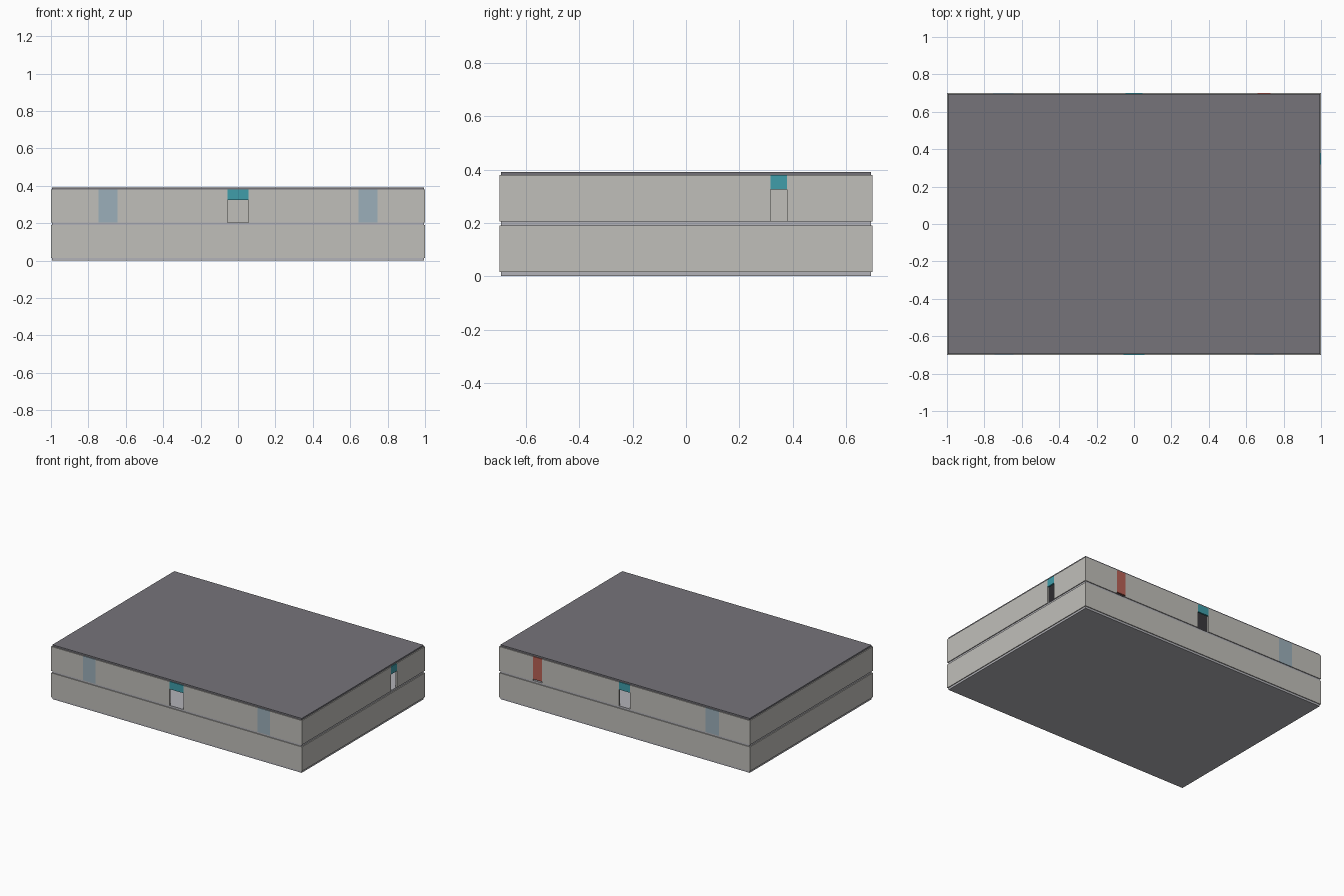
import bpy

if "Cube" in bpy.data.objects:
    bpy.data.objects.remove(bpy.data.objects["Cube"])

T = 0.012             # wall thickness
HX, HY = 1.0, 0.7     # outer half sizes
FLOORS = [(0.015, 0.19), (0.205, 0.38)]


def material(name, rgb):
    m = bpy.data.materials.new(name)
    m.diffuse_color = (*rgb, 1)
    m.use_nodes = True
    m.node_tree.nodes["Principled BSDF"].inputs["Base Color"].default_value = m.diffuse_color
    return m


WALL = material("wall_plaster", (0.53, 0.52, 0.49))
SLAB = material("slab_concrete", (0.45, 0.45, 0.48))
ROOF = material("roof_grey", (0.18, 0.175, 0.195))
GLASS = material("window_blue", (0.33, 0.43, 0.49))
TEAL = material("transom_teal", (0.05, 0.34, 0.40))
RED = material("panel_red", (0.48, 0.12, 0.09))


def box(name, x0, x1, y0, y1, z0, z1, mat):
    bpy.ops.mesh.primitive_cube_add(
        size=1, location=((x0 + x1) / 2, (y0 + y1) / 2, (z0 + z1) / 2))
    o = bpy.context.object
    o.name = name
    o.scale = (x1 - x0, y1 - y0, z1 - z0)
    bpy.ops.object.transform_apply(location=False, rotation=False, scale=True)
    o.data.materials.append(mat)


def wall(name, axis, pos, lo, hi, z0, z1, openings=()):
    """Straight wall; each opening is (kind, start, end) with its filler above."""
    def piece(n, a, b, c, d, mat):
        if axis == 'X':
            box(n, a, b, pos - T / 2, pos + T / 2, c, d, mat)
        else:
            box(n, pos - T / 2, pos + T / 2, a, b, c, d, mat)

    fill = {"window": (GLASS, z0), "door_transom": (TEAL, z0 + 0.12),
            "red_panel": (RED, z0 + 0.012)}
    start = lo
    for kind, a, b in openings:
        piece(name, start, a, z0, z1, WALL)
        mat, bottom = fill[kind]
        piece(name + "_" + kind, a, b, bottom, z1, mat)
        start = b
    piece(name, start, hi, z0, z1, WALL)


# Slabs and roof, set in to the wall centre lines
SX, SY = HX - T / 2, HY - T / 2
box("ground_slab", -SX, SX, -SY, SY, 0, 0.015, SLAB)
box("upper_floor_slab", -SX, SX, -SY, SY, 0.19, 0.205, SLAB)
box("roof_slab", -SX, SX, -SY, SY, 0.38, 0.392, ROOF)

# Openings exist only on the upper storey
OPEN = {
    "front": [("window", -0.745, -0.645), ("door_transom", -0.055, 0.055),
              ("window", 0.645, 0.745)],
    "back": [("window", -0.755, -0.645), ("door_transom", -0.045, 0.045),
             ("red_panel", 0.66, 0.73)],
    "right": [("door_transom", 0.317, 0.38)],
}

for level, (z0, z1) in zip(("lower", "upper"), FLOORS):
    o = OPEN if level == "upper" else {}
    wall(level + "_front_wall", 'X', -SY, -HX, HX, z0, z1, o.get("front", ()))
    wall(level + "_back_wall", 'X', SY, -HX, HX, z0, z1, o.get("back", ()))
    wall(level + "_left_wall", 'Y', -SX, -HY + T, HY - T, z0, z1)
    wall(level + "_right_wall", 'Y', SX, -HY + T, HY - T, z0, z1, o.get("right", ()))
    # Inner partition between front and back rooms
    wall(level + "_partition", 'X', 0, -HX + T, HX - T, z0, z1)
